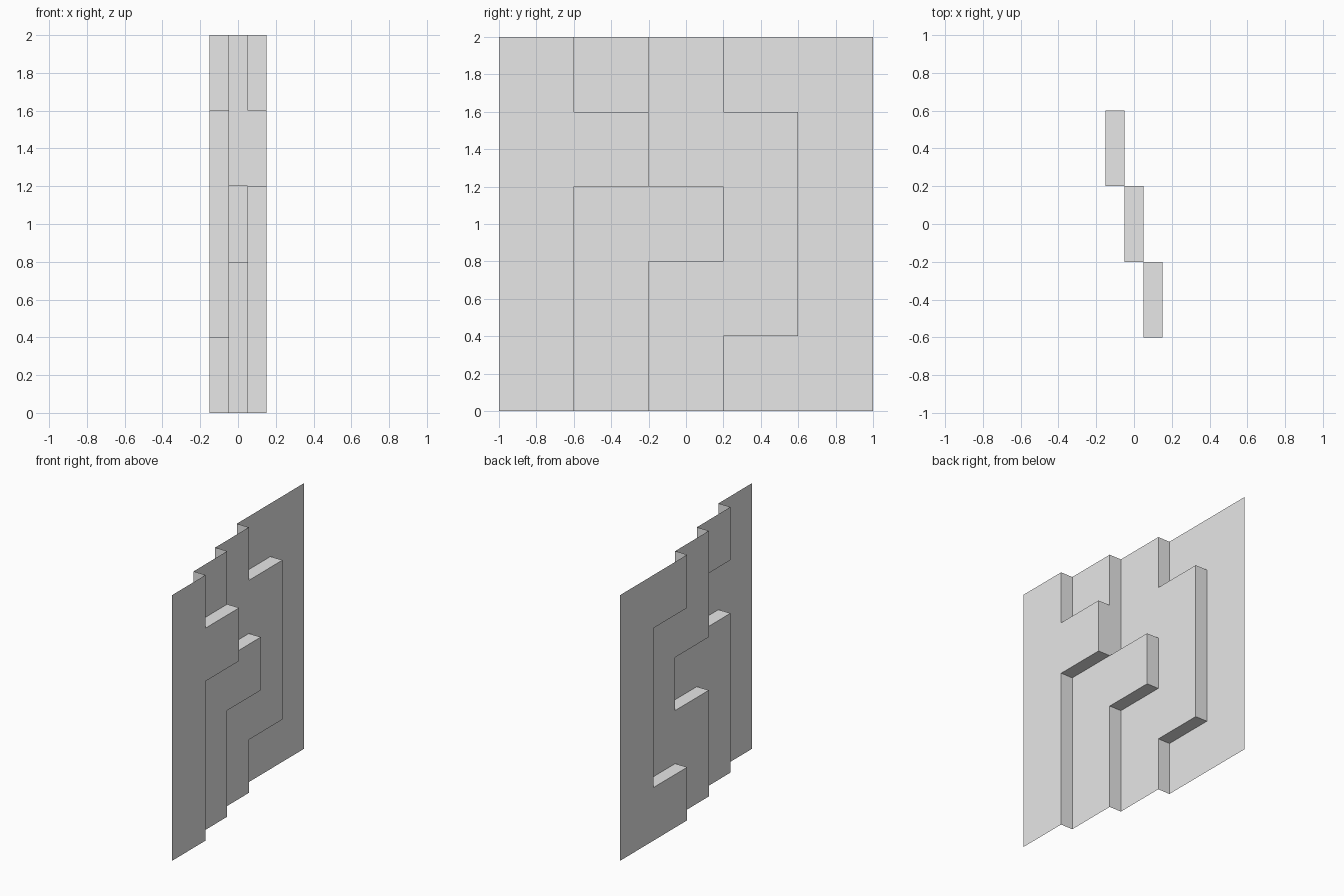
import bpy
import bmesh
import math

cube = bpy.data.objects.get("Cube")
if cube:
    bpy.data.objects.remove(cube, do_unlink=True)

# Plain grey finish
grey = bpy.data.materials.new("light_grey")
grey.use_nodes = True
grey.diffuse_color = (0.8, 0.8, 0.8, 1)
grey.node_tree.nodes["Principled BSDF"].inputs["Base Color"].default_value = (0.8, 0.8, 0.8, 1)

# Relief depth of each tile: rows run from top to bottom, columns from front to back
LEVELS = ["32100", "33110", "32210", "32110", "32100"]
COUNT = len(LEVELS)
TILE = 2 / COUNT
STEP = 0.1

bm = bmesh.new()


def level(col, row):
    return int(LEVELS[COUNT - 1 - row][col])


def face(*corners):
    """Quad from (level, column, row) corners."""
    bm.faces.new([bm.verts.new((STEP * (l - 1.5), TILE * c - 1, TILE * r))
                  for l, c, r in corners])


def steps(a, b):
    """Single level steps between two depths."""
    return range(min(a, b), max(a, b))


for row in range(COUNT):
    for col in range(COUNT):
        here = level(col, row)
        # Flat tile
        face((here, col, row), (here, col + 1, row),
             (here, col + 1, row + 1), (here, col, row + 1))
        # Upright step towards the back
        if col + 1 < COUNT:
            for l in steps(here, level(col + 1, row)):
                face((l, col + 1, row), (l + 1, col + 1, row),
                     (l + 1, col + 1, row + 1), (l, col + 1, row + 1))
        # Level ledge towards the top
        if row + 1 < COUNT:
            for l in steps(here, level(col, row + 1)):
                face((l, col, row + 1), (l + 1, col, row + 1),
                     (l + 1, col + 1, row + 1), (l, col + 1, row + 1))

# Join the tiles into one folded sheet with clean flat panels
bmesh.ops.remove_doubles(bm, verts=bm.verts, dist=0.001)
bmesh.ops.recalc_face_normals(bm, faces=bm.faces)
if sum(f.normal.x for f in bm.faces) < 0:
    bmesh.ops.reverse_faces(bm, faces=bm.faces)
bmesh.ops.dissolve_limit(bm, angle_limit=math.radians(1), verts=bm.verts, edges=bm.edges)

mesh = bpy.data.meshes.new("stepped_panel")
bm.to_mesh(mesh)
bm.free()
mesh.materials.append(grey)
panel = bpy.data.objects.new("stepped_panel", mesh)
bpy.context.collection.objects.link(panel)
